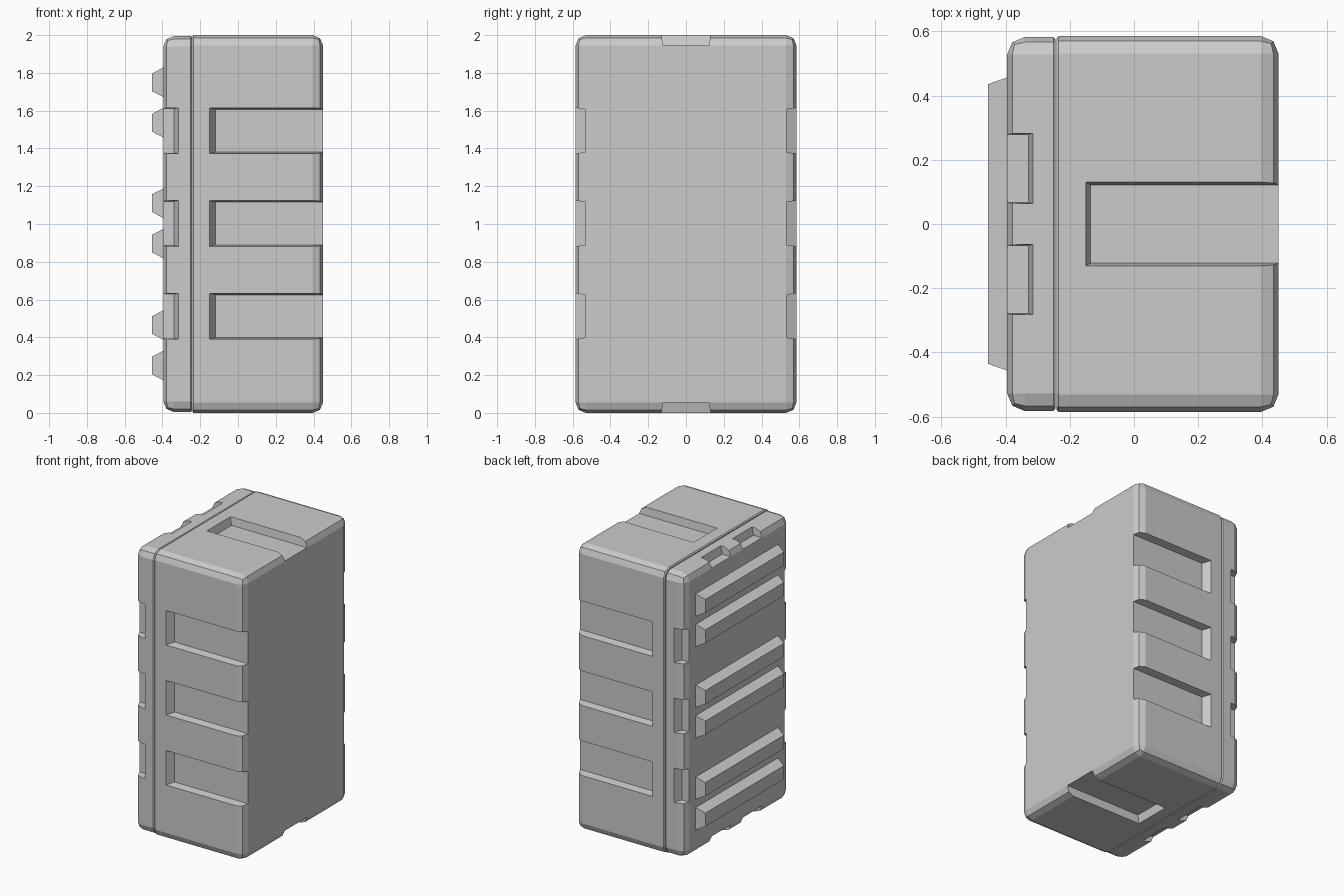
import bpy, bmesh
from math import pi
from mathutils import Matrix, Vector

if "Cube" in bpy.data.objects:
    bpy.data.objects.remove(bpy.data.objects["Cube"])

MID = Vector((0, 0, 1.0))
DEPTH = 0.054


def finish(bm, name):
    bmesh.ops.recalc_face_normals(bm, faces=bm.faces)
    mesh = bpy.data.meshes.new(name)
    bm.to_mesh(mesh)
    bm.free()
    obj = bpy.data.objects.new(name, mesh)
    bpy.context.collection.objects.link(obj)
    return obj


def warped_cube(bm, place):
    """Add a cube whose corners are moved by place(sx, sy, sz), signs +-1."""
    for v in bmesh.ops.create_cube(bm, size=2)['verts']:
        v.co = place(*[round(c) for c in v.co])


def shell(name, x_seam, x_outer, hy, hz):
    """Box with two-step rounded edges and a fine chamfer at the seam."""
    bm = bmesh.new()
    xs = {-1: x_seam, 1: x_outer}
    warped_cube(bm, lambda a, b, c: Vector((xs[a], b * hy, c * hz)) + MID)

    def at_seam(e):
        return all(abs(v.co.x - x_seam) < 1e-4 for v in e.verts)
    bmesh.ops.recalc_face_normals(bm, faces=bm.faces)
    bmesh.ops.bevel(bm, geom=[e for e in bm.edges if not at_seam(e)],
                    offset=0.055, segments=2, profile=0.5, affect='EDGES')
    bmesh.ops.bevel(bm, geom=[e for e in bm.edges if at_seam(e)],
                    offset=0.007, segments=1, affect='EDGES')
    return finish(bm, name)


def add_recess(bm, angle, height, v, half, x_end, x_open, slope, taper):
    """Tapered cutter on the side reached by turning 'up' about x by angle."""
    rot = Matrix.Rotation(angle, 3, 'X')

    def place(a, b, c):
        x = x_open if a > 0 else x_end - slope * c
        return rot @ Vector((x, v + b * (half + taper * c),
                             height + c * DEPTH)) + MID
    warped_cube(bm, place)


def carve(obj, bm):
    cutter = finish(bm, obj.name + "_cutter")
    cutter.hide_render = True
    mod = obj.modifiers.new("recesses", 'BOOLEAN')
    mod.operation, mod.solver, mod.object = 'DIFFERENCE', 'EXACT', cutter
    bpy.context.view_layer.objects.active = obj
    bpy.ops.object.modifier_apply(modifier=mod.name)
    bpy.data.objects.remove(cutter)


# Main body and lid
body = shell("case_body", -0.242, 0.45, 0.585, 1.0)
lid = shell("case_lid", -0.244, -0.395, 0.582, 0.995)

# Long recesses in the body, short notches in the lid
body_cut, lid_cut = bmesh.new(), bmesh.new()
for angle in (pi / 2, -pi / 2):
    for z in (-0.488, 0.003, 0.494):
        v = z if angle > 0 else -z
        add_recess(body_cut, angle, 0.585, v, 0.121, -0.15, 0.6, 0.03, 0.008)
        add_recess(lid_cut, angle, 0.582, v, 0.121, -0.315, -0.6, -0.025, 0.004)
for angle in (0, pi):
    add_recess(body_cut, angle, 1.0, 0, 0.13, -0.15, 0.6, 0.015, 0.008)
    for y in (-0.173, 0.173):
        add_recess(lid_cut, angle, 0.995, y, 0.109, -0.315, -0.6, -0.014, 0.003)
carve(body, body_cut)
carve(lid, lid_cut)

# Paired ribs on the lid face
for pair in (0.358, 1.003, 1.643):
    for z in (pair - 0.107, pair + 0.107):
        bm = bmesh.new()
        warped_cube(bm, lambda a, b, c: Vector(
            (-0.455 if a < 0 else -0.393,
             b * (0.435 if a < 0 else 0.457),
             z + c * (0.047 if a < 0 else 0.079))))
        finish(bm, "lid_rib")
